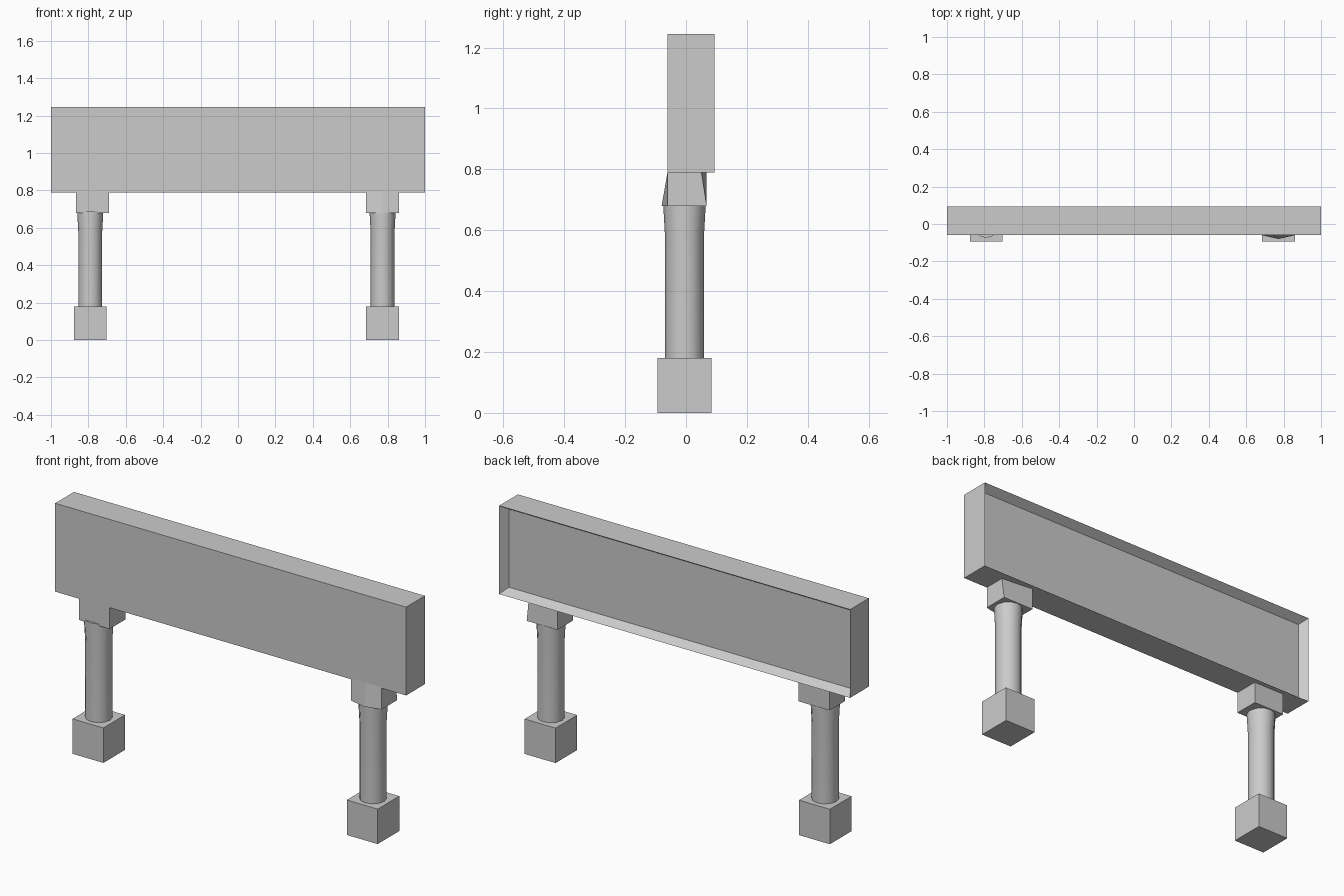
import bpy, bmesh
from math import radians, cos, sin, pi

if "Cube" in bpy.data.objects:
    bpy.data.objects.remove(bpy.data.objects["Cube"])


def finish(name, bm):
    bmesh.ops.recalc_face_normals(bm, faces=bm.faces)
    me = bpy.data.meshes.new(name)
    bm.to_mesh(me)
    bm.free()
    ob = bpy.data.objects.new(name, me)
    bpy.context.collection.objects.link(ob)
    return ob


def make_box(bm, x0, x1, y0, y1, z0, z1):
    verts = bmesh.ops.create_cube(bm, size=1)["verts"]
    for v in verts:
        v.co.x = x1 if v.co.x > 0 else x0
        v.co.y = y1 if v.co.y > 0 else y0
        v.co.z = z1 if v.co.z > 0 else z0
    return verts


def loft(name, rings):
    bm = bmesh.new()
    loops = [[bm.verts.new(p) for p in ring] for ring in rings]
    n = len(loops[0])
    for a, b in zip(loops, loops[1:]):
        for i in range(n):
            j = (i + 1) % n
            bm.faces.new((a[i], a[j], b[j], b[i]))
    bm.faces.new(loops[0])
    bm.faces.new(loops[-1])
    return finish(name, bm)


# Sign board with a recessed panel on its back
bm = bmesh.new()
make_box(bm, -1, 1, -0.06, 0.093, 0.79, 1.245)
bm.normal_update()
back = max(bm.faces, key=lambda f: f.normal.y)
bmesh.ops.inset_region(bm, faces=[back], thickness=0.037)
bmesh.ops.translate(bm, verts=back.verts, vec=(0, -0.042, 0))
finish("sign_board", bm)

for side, cx in (("left", -0.79), ("right", 0.773)):
    # Square footing
    bm = bmesh.new()
    make_box(bm, cx - 0.088, cx + 0.088, -0.093, 0.083, 0, 0.18)
    finish(side + "_footing", bm)

    # Round post flaring towards the top
    rings = []
    for z, r in ((0.17, 0.064), (0.58, 0.064), (0.67, 0.069), (0.69, 0.069)):
        rings.append([(cx + r * cos(2 * pi * i / 12), -0.005 + r * sin(2 * pi * i / 12), z)
                      for i in range(12)])
    post = loft(side + "_post", rings)
    bpy.context.view_layer.objects.active = post
    post.select_set(True)
    bpy.ops.object.shade_smooth_by_angle(angle=radians(35))
    post.select_set(False)

# Plain bracket under the left end
bm = bmesh.new()
make_box(bm, -0.865, -0.69, -0.06, 0.068, 0.68, 0.80)
finish("left_bracket", bm)

# Faceted bracket under the right end
bottom = [(0.685, -0.06), (0.773, -0.08), (0.86, -0.06), (0.86, 0.068), (0.685, 0.068)]
top = [(0.685, -0.06), (0.773, -0.06), (0.86, -0.06), (0.86, 0.05), (0.685, 0.068)]
loft("right_bracket", [[(x, y, 0.68) for x, y in bottom],
                       [(x, y, 0.795) for x, y in top]])
